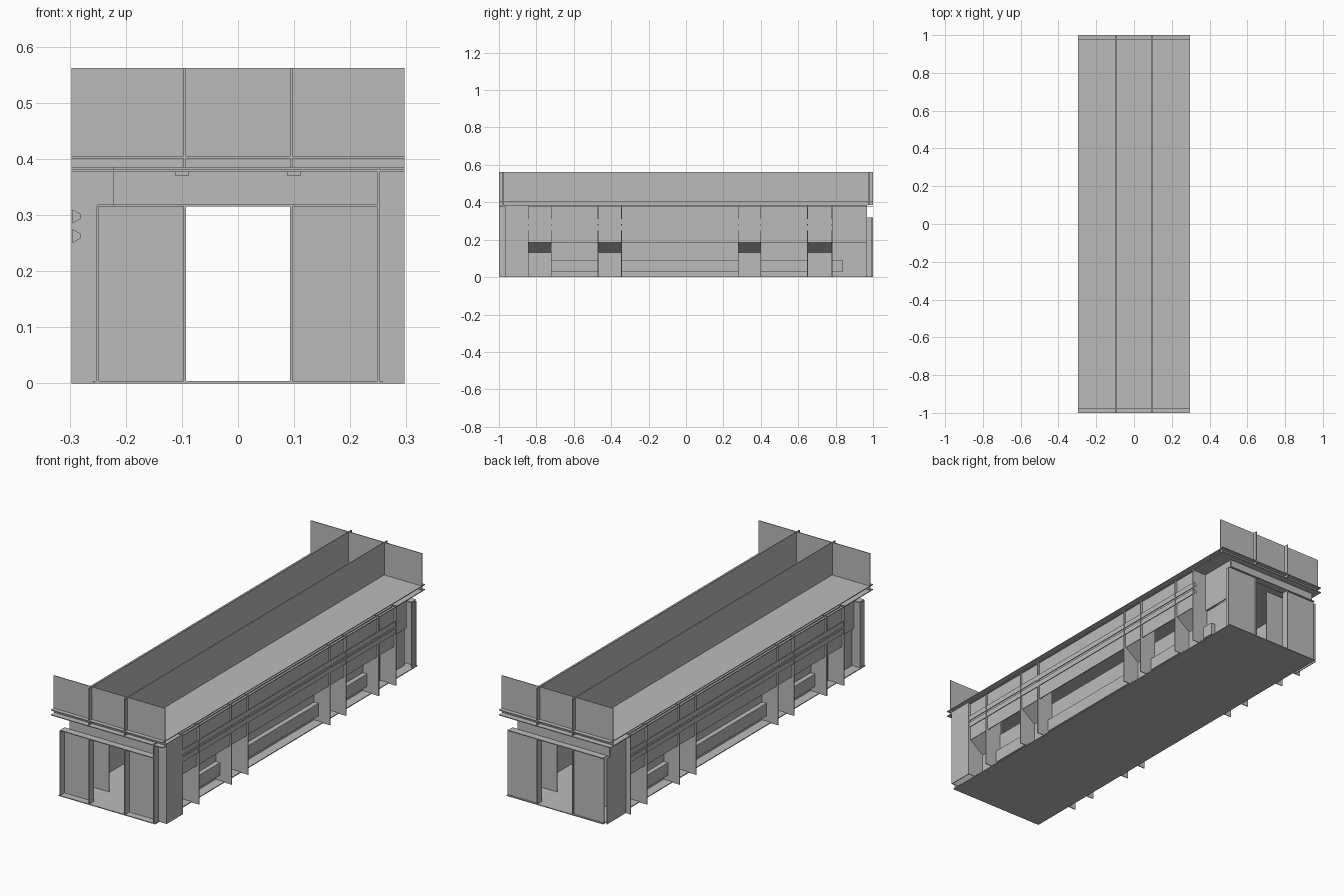
import bpy, bmesh

cube = bpy.data.objects.get("Cube")
if cube:
    bpy.data.objects.remove(cube, do_unlink=True)

grey = bpy.data.materials.new("plain_grey")
grey.use_nodes = True
COL = (0.5, 0.5, 0.5, 1)
grey.diffuse_color = COL
grey.node_tree.nodes["Principled BSDF"].inputs["Base Color"].default_value = COL

T = 0.004      # sheet thickness
W = 0.297      # outer half width
DOOR = 0.095   # half width of the doorway
EAVE = 0.385
LINTEL = 0.315


def finish(name, bm):
    bmesh.ops.recalc_face_normals(bm, faces=bm.faces)
    me = bpy.data.meshes.new(name)
    bm.to_mesh(me)
    bm.free()
    me.materials.append(grey)
    ob = bpy.data.objects.new(name, me)
    bpy.context.collection.objects.link(ob)
    return ob


def box(name, x, y, z):
    """Box from three (low, high) ranges."""
    bm = bmesh.new()
    bmesh.ops.create_cube(bm, size=1)
    for v in bm.verts:
        v.co = [(r[0] + r[1]) / 2 + c * abs(r[1] - r[0]) for c, r in zip(v.co, (x, y, z))]
    return finish(name, bm)


def prism(name, profile, y0, y1, s):
    """Extrude an (x, z) profile along y; s = -1 turns it half round."""
    bm = bmesh.new()
    f = bm.faces.new([bm.verts.new((s * x, s * y0, z)) for x, z in profile])
    out = bmesh.ops.extrude_face_region(bm, geom=[f])
    for v in out["geom"]:
        if isinstance(v, bmesh.types.BMVert):
            v.co.y = s * y1
    return finish(name, bm)


def sheet_x(name, x, y, z, s=1):
    return box(name, (s * x - T / 2, s * x + T / 2), (s * y[0], s * y[1]), z)


def sheet_y(name, y, x, z, s=1):
    return box(name, (s * x[0], s * x[1]), (s * y - T / 2, s * y + T / 2), z)


# Floor and double roof deck
box("floor", (-0.258, 0.258), (-1, 1), (0, T))
box("roof_upper_deck", (-W, W), (-1, 1), (0.401, 0.405))
box("roof_lower_deck", (-W, W), (-1, 1), (0.377, 0.381))

# Parapet sheets above the roof
for s in (1, -1):
    sheet_x("roof_long_sheet", DOOR, (-1, 1), (EAVE, 0.562), s)
    sheet_y("roof_end_sheet", 0.978, (-W, W), (EAVE, 0.562), s)

# Long sides, the second one being the first turned half round
PAIRS = [(-0.845, -0.72), (-0.47, -0.345), (0.28, 0.40), (0.65, 0.78)]
INNER = 0.21
FACE = 0.285
for s in (1, -1):
    sheet_x("side_upper_wall", FACE, (-0.845, 0.78), (0.185, EAVE), s)
    sheet_x("side_lower_wall", INNER, (-0.845, 0.965), (0, 0.185), s)
    sheet_x("side_end_wall", 0.22, (0.78, 0.965), (0.185, EAVE), s)
    for a, b in PAIRS:
        for y in (a, b):
            sheet_y("side_fin", y, (INNER, W), (0, EAVE), s)
        # Sloping hood between two fins
        prism("fin_hood", [(FACE, 0.185), (INNER, 0.13), (INNER, 0.134), (FACE, 0.19)], a, b, s)
    # Low planks in the bays
    bays = [(PAIRS[i][1], PAIRS[i + 1][0]) for i in range(3)] + [(0.78, 0.84)]
    for a, b in bays:
        box("bay_plank", (s * INNER, s * 0.235), (s * a, s * b), (0.03, 0.09))
    # Two rails of tapered section
    for z in (0.25, 0.285):
        prism("side_rail", [(0.281, z + 0.008), (0.295, z), (0.295, z + 0.025), (0.281, z + 0.017)],
              -0.845, 0.787, s)

# Front corner box
sheet_x("front_corner_side", W - T / 2, (-0.965, -0.845), (0, EAVE))
sheet_y("front_corner_face", -0.965, (0.25, W), (0, EAVE))
# Back corner box
sheet_x("back_corner_side", -0.27, (0.845, 0.99), (0, LINTEL))
sheet_x("back_corner_top", -0.27, (0.845, 0.965), (LINTEL, EAVE))

# End walls with doorways, lintels and canopies
for s in (1, -1):
    sheet_y("front_wall", -0.965, (s * DOOR, s * 0.25), (0, LINTEL))
    sheet_x("front_door_fin", s * DOOR, (-1, -0.965), (0, LINTEL))
    sheet_x("front_corner_fin", s * 0.25, (-1, -0.965), (0, EAVE if s > 0 else LINTEL))
    sheet_y("back_wall", 0.99, (s * DOOR, s * 0.258), (0, LINTEL))
    sheet_x("back_door_fin", s * DOOR, (0.965, 1), (0, LINTEL))
    # Inner partitions
    for y in (-0.845, 0.845):
        sheet_y("inner_partition", y, (s * DOOR, s * INNER), (0, EAVE))
    # Small plates above the front door
    box("door_plate", (s * 0.087, s * 0.112), (-0.975, -0.965), (0.370, 0.377))
sheet_x("back_corner_return", 0.25, (0.965, 0.99), (0, LINTEL))
sheet_y("front_lintel", -0.965, (-0.22, 0.25), (LINTEL, EAVE))
sheet_y("back_lintel", 0.965, (-0.27, 0.22), (LINTEL, EAVE))
box("front_canopy", (-0.25, 0.25), (-1, -0.965), (LINTEL, LINTEL + T))
box("back_canopy", (-0.258, 0.25), (0.965, 1), (LINTEL, LINTEL + T))
